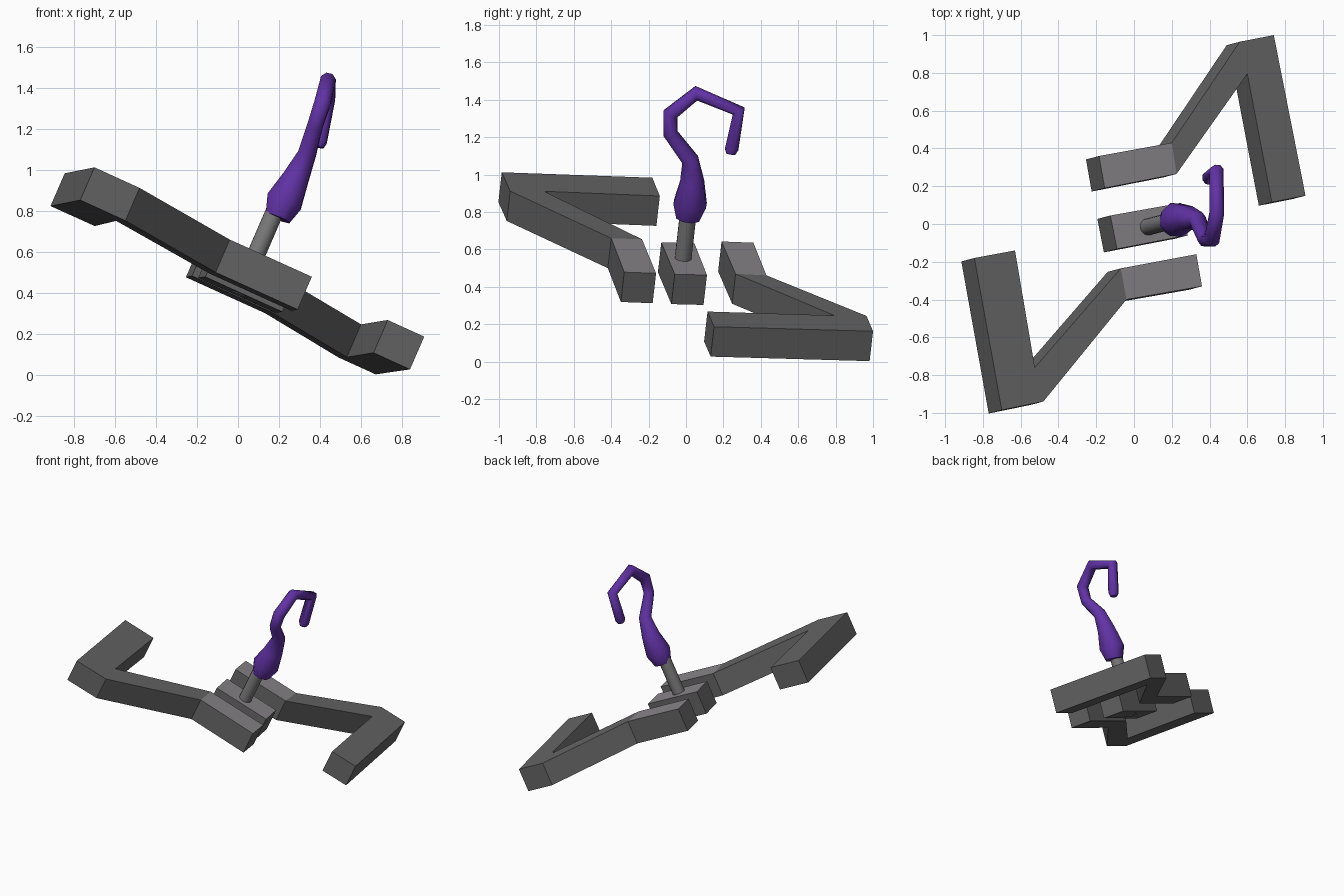
import bpy, bmesh
from math import radians
from mathutils import Vector

if "Cube" in bpy.data.objects:
    bpy.data.objects.remove(bpy.data.objects["Cube"])

# The whole guard lies on one tilted plane: z = TOP - A*x - B*y
A, B, TOP, THICK = 0.433, 0.114, 0.597, 0.175
UP = Vector((A, B, 1)).normalized()


def material(name, color):
    mat = bpy.data.materials.new(name)
    mat.diffuse_color = (*color, 1)
    mat.use_nodes = True
    mat.node_tree.nodes["Principled BSDF"].inputs["Base Color"].default_value = mat.diffuse_color
    return mat


DARK = material("dark_grey", (0.13, 0.13, 0.13))
LIGHT = material("plate_grey", (0.25, 0.235, 0.25))
ROD = material("rod_grey", (0.19, 0.19, 0.19))
PURPLE = material("purple", (0.12, 0.032, 0.38))


def slab(name, outline, plate, rest=None, top=TOP):
    """Top-view outline laid on the tilted plane and extruded down; the plate face is lighter."""
    bm = bmesh.new()
    vs = [bm.verts.new((x, y, top - A * x - B * y)) for x, y in outline]
    faces = [bm.faces.new([vs[i] for i in ids]) for ids in (plate, rest) if ids]
    new = bmesh.ops.extrude_face_region(bm, geom=faces, use_keep_orig=True)["geom"]
    moved = [v for v in new if isinstance(v, bmesh.types.BMVert)]
    bmesh.ops.translate(bm, verts=moved, vec=-UP * THICK)
    for f in bm.faces:
        f.material_index = 0
    faces[0].material_index = 1
    bmesh.ops.recalc_face_normals(bm, faces=bm.faces)
    mesh = bpy.data.meshes.new(name)
    bm.to_mesh(mesh)
    bm.free()
    mesh.materials.append(DARK)
    mesh.materials.append(LIGHT)
    ob = bpy.data.objects.new(name, mesh)
    bpy.context.collection.objects.link(ob)
    return ob


def tube(name, points, bevel_res, mat, angle):
    """Tapered tube through (x, y, z, radius) points."""
    cu = bpy.data.curves.new(name, "CURVE")
    cu.dimensions = "3D"
    cu.bevel_depth = 1.0
    cu.bevel_resolution = bevel_res
    cu.use_fill_caps = True
    sp = cu.splines.new("POLY")
    sp.points.add(len(points) - 1)
    for p, (x, y, z, r) in zip(sp.points, points):
        p.co = (x, y, z, 1)
        p.radius = r
    ob = bpy.data.objects.new(name, cu)
    bpy.context.collection.objects.link(ob)
    bpy.ops.object.select_all(action="DESELECT")
    ob.select_set(True)
    bpy.context.view_layer.objects.active = ob
    bpy.ops.object.convert(target="MESH")
    ob = bpy.context.view_layer.objects.active
    bpy.ops.object.shade_smooth_by_angle(angle=radians(angle))
    ob.data.materials.clear()
    ob.data.materials.append(mat)
    return ob


# Bent arms, front and back: inner plate plus the hooked outer arm
PLATE, ARM = (0, 1, 2, 8), (2, 3, 4, 5, 6, 7, 8)
slab("front_arm", [(0.33, -0.16), (0.36, -0.33), (-0.04, -0.40), (-0.48, -0.94),
                   (-0.70, -0.985), (-0.845, -0.18), (-0.63, -0.14),
                   (-0.525, -0.76), (-0.07, -0.235)], PLATE, ARM)
slab("back_arm", [(-0.185, 0.36), (-0.155, 0.19), (0.225, 0.265), (0.60, 0.795),
                  (0.73, 0.115), (0.908, 0.15), (0.74, 1.0), (0.56, 0.965),
                  (0.20, 0.43)], PLATE, ARM)

# Block between the arms
slab("centre_block", [(-0.125, 0.045), (-0.09, -0.132), (0.285, -0.06), (0.25, 0.112)],
     (0, 1, 2, 3), top=TOP - 0.013)

# Rod through the centre block, just showing underneath
base = Vector((0.003, -0.034, 0.39))
tip = base + UP * 0.46
tube("rod", [(*base, 0.045), (*tip, 0.045)], 6, ROD, 35)

# Hook with a swollen base
tube("hook", [
    (0.193, 0.010, 0.765, 0.066), (0.225, 0.022, 0.845, 0.095),
    (0.282, 0.032, 0.960, 0.069), (0.337, 0.022, 1.080, 0.047),
    (0.377, -0.083, 1.220, 0.040), (0.412, -0.083, 1.325, 0.043),
    (0.438, 0.055, 1.435, 0.040), (0.437, 0.282, 1.340, 0.038),
    (0.397, 0.244, 1.135, 0.038), (0.393, 0.240, 1.110, 0.026)], 2, PURPLE, 60)
